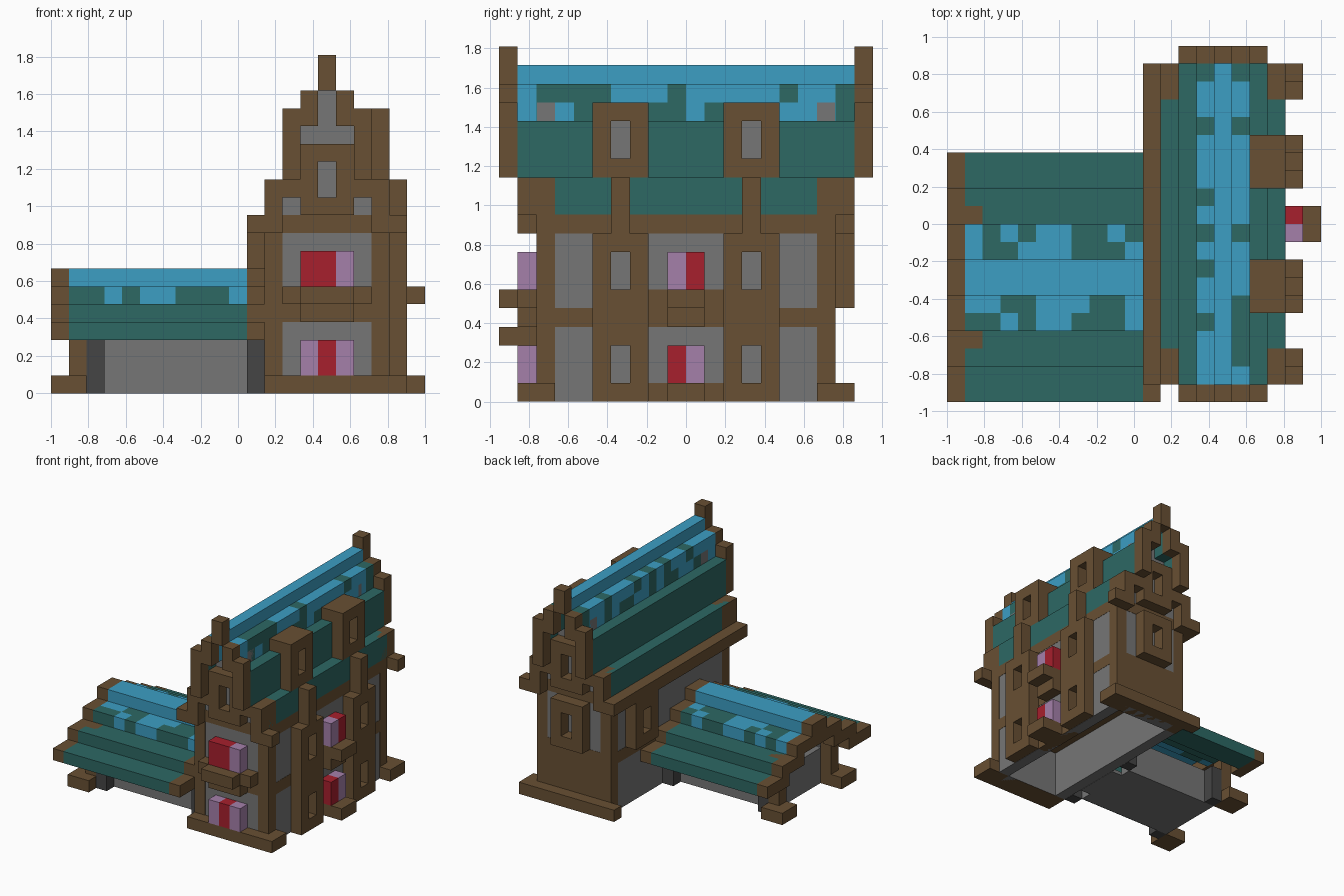
import bpy
import bmesh
from itertools import groupby
from mathutils import Matrix, Vector

if "Cube" in bpy.data.objects:
    bpy.data.objects.remove(bpy.data.objects["Cube"], do_unlink=True)

UNIT = 2 / 21  # edge of one building block


def material(name, red, green, blue):
    colour = (red, green, blue, 1)
    mat = bpy.data.materials.new(name)
    mat.diffuse_color = colour
    mat.use_nodes = True
    mat.node_tree.nodes["Principled BSDF"].inputs["Base Color"].default_value = colour
    return mat


timber = material("timber brown", .14, .08, .033)
plaster = material("plaster grey", .18, .18, .18)
stone = material("dark stone", .06, .06, .06)
teal = material("roof teal", .026, .138, .127)
blue = material("roof blue", .045, .342, .552)
red = material("flower red", .39, .014, .026)
lilac = material("flower lilac", .376, .216, .402)


def part(name, mat, *boxes):
    """One object made of boxes given in blocks as x, x, y, y, z, z."""
    bm = bmesh.new()
    for x0, x1, y0, y1, z0, z1 in boxes:
        size = Vector((x1 - x0, y1 - y0, z1 - z0)) * UNIT
        centre = Vector(((x0 + x1 - 21) / 2, (y0 + y1 - 20) / 2, (z0 + z1) / 2)) * UNIT
        bmesh.ops.create_cube(bm, size=1, matrix=Matrix.Translation(centre) @ Matrix.Diagonal(size.to_4d()))
    mesh = bpy.data.meshes.new(name)
    bm.to_mesh(mesh)
    bm.free()
    mesh.materials.append(mat)
    bpy.context.collection.objects.link(bpy.data.objects.new(name, mesh))


def flip_y(boxes, total=20):
    return [(a, b, total - d, total - c, e, f) for a, b, c, d, e, f in boxes]


def both_sides(boxes):
    """Boxes plus their mirror images across the main ridge."""
    return boxes + [(31 - b, 31 - a, c, d, e, f) for a, b, c, d, e, f in boxes]


def frame_y(x0, x1, y0, y1, z0, z1):
    """Window frame on a front or back wall."""
    return [(x0, x0 + 1, y0, y1, z0, z1), (x1 - 1, x1, y0, y1, z0, z1),
            (x0 + 1, x1 - 1, y0, y1, z0, z0 + 1), (x0 + 1, x1 - 1, y0, y1, z1 - 1, z1)]


def frame_x(x0, x1, y0, y1, z0, z1):
    """Window frame on a side wall."""
    return [(x0, x1, y0, y0 + 1, z0, z1), (x0, x1, y1 - 1, y1, z0, z1),
            (x0, x1, y0 + 1, y1 - 1, z0, z0 + 1), (x0, x1, y0 + 1, y1 - 1, z1 - 1, z1)]


def patchwork(name, pattern, start, cell):
    """Row of roof blocks, T for teal and B for blue, merged into runs."""
    runs = {"T": [], "B": []}
    for letter, group in groupby(pattern):
        end = start + len(list(group))
        runs[letter].append(cell(start, end))
        start = end
    part(name + "_teal", teal, *runs["T"])
    part(name + "_blue", blue, *runs["B"])


# Main house: plaster shell, slightly behind the timbers
IN = .02
part("house_side_walls", plaster, (12 + IN, 13, 3, 17, 0, 9), (18, 19 - IN, 3, 17, 0, 9))
end_wall = [(13, 18, 2 + IN, 3, 0, 12), (14, 17, 2 + IN, 3, 12, 16), (15, 16, 2 + IN, 3, 16, 17)]
part("front_wall", plaster, *end_wall)
part("back_wall", plaster, *flip_y(end_wall))
part("upper_floor", timber, (13, 18, 3, 17, 4, 5))

# Timber posts and beams
posts = both_sides([(12, 13, 2, 3, 0, 9)])
part("corner_posts", timber, *posts, *flip_y(posts))
part("side_beams", timber, *both_sides([(18, 19, 2, 18, 9, 10), (18, 19, 3, 17, 4, 5)]))
part("front_beams", timber, (13, 18, 2, 3, 0, 1), (13, 18, 2, 3, 4, 6), (13, 18, 2, 3, 9, 10))
part("back_timber_panel", timber, (13, 18, 17, 18, 0, 5), (13, 18, 17, 18, 9, 10))
part("left_eave", timber, (11, 12, 1, 19, 9, 10))
part("right_wall_sills", timber, (18, 19, 8, 12, 0, 1), (18, 19, 8, 12, 5, 6))

# Base steps
part("front_step", timber, (12, 20, 1, 2, 0, 1))
part("back_skirt", timber, (11, 20, 18, 19, 0, 1))
right_foot = [(19, 20, 2, 3, 0, 1)]
part("right_corner_feet", timber, *right_foot, *flip_y(right_foot))
part("right_step", timber, (19, 21, 9, 11, 0, 1))

# Balconies
part("front_balcony", timber, (13, 18, 1, 2, 5, 6), (14, 17, 0, 1, 5, 6), (14, 17, 1, 2, 4, 5))
part("right_balcony", timber, (19, 21, 9, 11, 5, 6), (19, 20, 9, 11, 4, 5))

# Flower boxes
part("front_flowers_red", red, (15, 16, 1, 2, 1, 3), (14, 16, 1, 2, 6, 8))
part("front_flowers_lilac", lilac, (14, 15, 1, 2, 1, 3), (16, 17, 1, 2, 1, 3), (16, 17, 1, 2, 6, 8))
part("right_flowers_red", red, (19, 20, 9, 10, 1, 3), (19, 20, 10, 11, 6, 8))
part("right_flowers_lilac", lilac, (19, 20, 10, 11, 1, 3), (19, 20, 9, 10, 6, 8))

# Right wall bays with dormers above
for name, y in (("front", 5), ("back", 12)):
    part(name + "_bay", timber, *frame_x(19, 20, y, y + 3, 0, 4),
         *frame_x(19, 20, y, y + 3, 5, 9), (18, 20, y, y + 3, 4, 5))
    part(name + "_bay_post", timber, (19, 20, y + 1, y + 2, 9, 12))
    part(name + "_dormer", timber, *frame_x(18, 19, y, y + 3, 12, 16), (17, 18, y, y + 3, 15, 16))
    part(name + "_dormer_pane", plaster, (17.5, 18 + IN, y + 1, y + 2, 13, 15))

# Windows on the left and back walls
part("left_window_frame", timber, *frame_x(11, 12 + IN, 13, 16, 5, 9))
part("back_window_frame", timber, *frame_y(14, 17, 18 - IN, 19, 5, 9))

# Stepped gables, the same at both ends
gable = both_sides([(11, 12, 1, 2, 9, 10), (12, 13, 1, 3, 9, 12), (13, 14, 1, 3, 11, 12),
                    (13, 14, 0, 1, 12, 16), (14, 15, 0, 1, 15, 17)])
gable += [(15, 16, 0, 1, 17, 19)] + frame_y(14, 17, 1, 2 + IN, 10, 14)
part("front_gable_trim", timber, *gable)
part("back_gable_trim", timber, *flip_y(gable))

# Main roof
part("lower_roof", teal, *both_sides([(12, 13, 2, 18, 10, 12), (13, 14, 1, 19, 12, 15)]))
part("roof_ridge", blue, (15, 16, 1, 19, 17, 18))
for name, x, low, high in (("right", 16, "BTBTTTTTTBTTTTBBBT", "BTTTTBBBTBBBBBTBBT"),
                           ("left", 14, "BTTBBTTBTBBTTBTBBT", "BBBTBBTBTBTBBBTBBT")):
    for z, pattern in ((15, low), (16, high)):
        patchwork(f"{name}_roof_row_{z}", pattern, 1, lambda a, b: (x, x + 1, a, b, z, z + 1))

# Side wing walls, floor and posts
part("wing_walls", plaster, (3, 11, 4, 5, 0, 3), (3, 11, 9, 10, 0, 3), (2, 3, 4, 10, 0, 3))
part("wing_floor", plaster, (3, 12, 5, 9, 0, .3))
stone_posts = [(2, 3, 3, 4, 0, 3), (11, 12, 3, 4, 0, 3)]
part("wing_stone_posts", stone, *stone_posts, *flip_y(stone_posts, 14))
wing_post = [(0, 2, 2, 4, 0, 1), (1, 2, 3, 4, 1, 5)]
part("wing_timber_posts", timber, *wing_post, *flip_y(wing_post, 14))

# Side wing roof in steps two blocks deep
wing_slope = [(1, 11, 0, 2, 3, 4), (1, 11, 2, 4, 4, 5)]
part("wing_lower_roof", teal, *wing_slope, *flip_y(wing_slope, 14))
part("wing_ridge", blue, (1, 11, 6, 8, 6, 7))
for y, pattern in ((4, "TTBTBBTTTB"), (5, "BBTTBBBTTB"), (8, "BTTBBBTTTB"), (9, "BTBTBBTTBT")):
    patchwork(f"wing_roof_row_{y}", pattern, 1, lambda a, b: (a, b, y, y + 1, 5, 6))

# Stepped timber trim at both ends of the wing roof
for name, x in (("wing_end_trim", 0), ("wing_house_trim", 11)):
    trim = [(x, x + 1, 2 * k, 2 * k + 3, 3 + k, 4 + k) for k in range(3)]
    part(name, timber, *trim, *flip_y(trim, 14), (x, x + 1, 6, 8, 6, 7))
